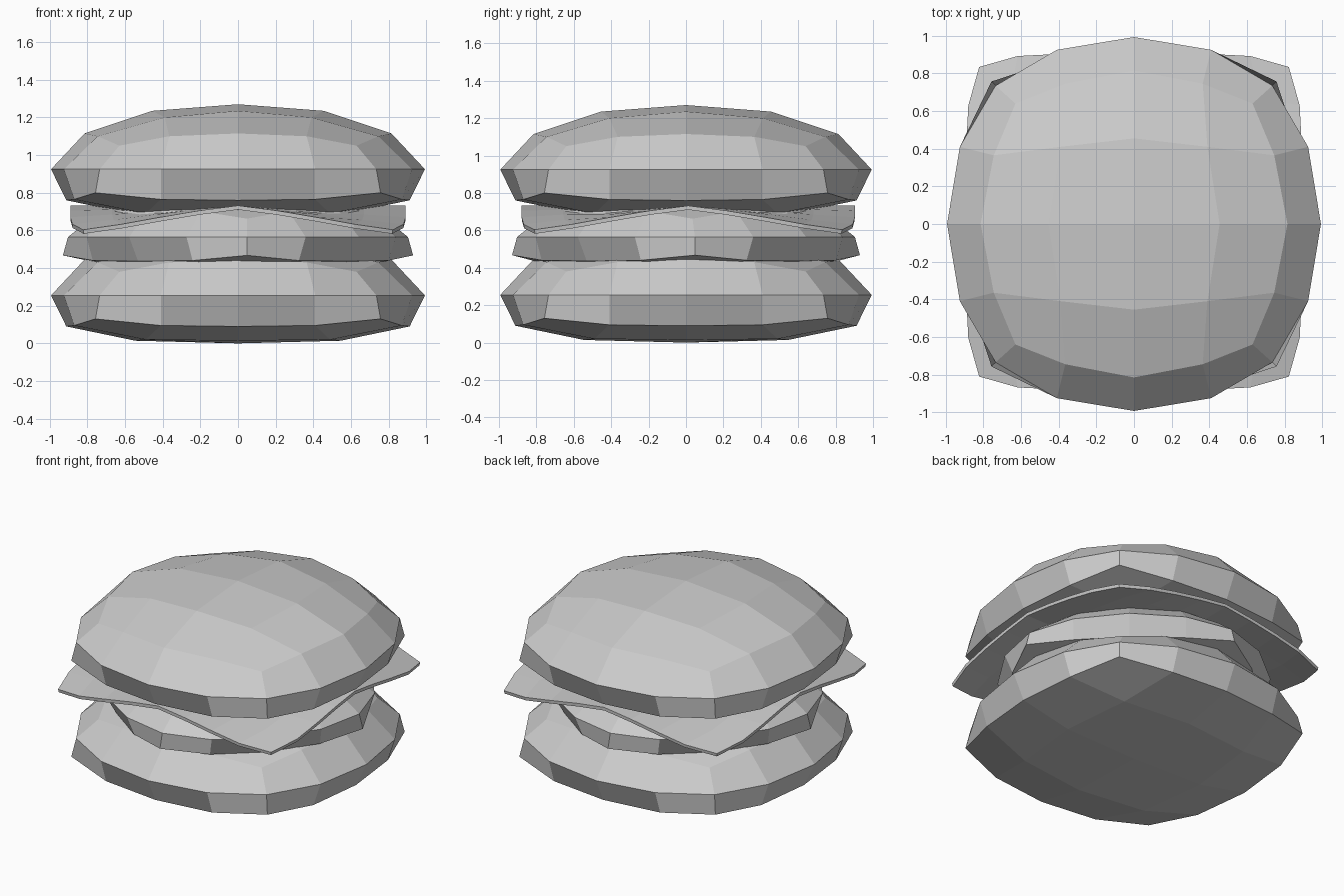
import bpy, bmesh, math

if "Cube" in bpy.data.objects:
    bpy.data.objects.remove(bpy.data.objects["Cube"])

# One eighth of the pillow-shaped bun: (column, row) -> x, y, z on three levels
TOP = {(0, 0): (0, 0, .60), (1, 0): (.455, 0, .565), (1, 1): (.39, .41, .53),
       (2, 0): (.815, 0, .445), (2, 1): (.745, .365, .43), (2, 2): (.63, .64, .38)}
MIDDLE = {(2, 0): (.993, 0, .255), (2, 1): (.925, .41, .255), (2, 2): (.735, .735, .255)}
BOTTOM = {(0, 0): (0, 0, 0), (1, 0): (.545, 0, .014), (1, 1): (.49, .49, .02),
          (2, 0): (.912, 0, .09), (2, 1): (.87, .41, .095), (2, 2): (.757, .757, .13)}
R = range(-2, 3)


def finish(bm, name):
    bmesh.ops.recalc_face_normals(bm, faces=bm.faces)
    me = bpy.data.meshes.new(name)
    bm.to_mesh(me)
    bm.free()
    ob = bpy.data.objects.new(name, me)
    bpy.context.collection.objects.link(ob)
    return ob


def pillow(name, z=0, scale=(1, 1, 1), turn=0):
    bm = bmesh.new()
    v = {}
    for k, level in enumerate((BOTTOM, MIDDLE, TOP)):
        for i in R:
            for j in R:
                a, b = abs(i), abs(j)
                key = (max(a, b), min(a, b))
                if key not in level:
                    continue
                x, y, h = level[key]
                if b > a:
                    x, y = y, x
                v[i, j, k] = bm.verts.new((math.copysign(x, i), math.copysign(y, j), h))
    # top and bottom grids
    for k in (0, 2):
        for i in range(-2, 2):
            for j in range(-2, 2):
                bm.faces.new([v[i, j, k], v[i + 1, j, k], v[i + 1, j + 1, k], v[i, j + 1, k]])
    # side bands
    loop = ([(i, -2) for i in range(-2, 2)] + [(2, j) for j in range(-2, 2)] +
            [(-i, 2) for i in range(-2, 2)] + [(-2, -j) for j in range(-2, 2)])
    for n, p in enumerate(loop):
        q = loop[(n + 1) % 16]
        for k in (0, 1):
            bm.faces.new([v[(*p, k)], v[(*q, k)], v[(*q, k + 1)], v[(*p, k + 1)]])
    ob = finish(bm, name)
    ob.location.z = z
    ob.scale = scale
    ob.rotation_euler.z = math.radians(turn)
    return ob


pillow("bottom_bun")
pillow("top_bun", z=.67)
pillow("patty", z=.366, scale=(.87, .87, .78), turn=48)

# Cheese slice: rounded square whose corners droop
bm = bmesh.new()
bmesh.ops.create_grid(bm, x_segments=8, y_segments=8, size=1)
for vert in bm.verts:
    u, w = vert.co.x, vert.co.y
    x = .89 * u * (1 - .08 * abs(w) ** 6)
    y = .89 * w * (1 - .08 * abs(u) ** 6)
    vert.co = (x, y + .012, .71 - .128 * (abs(x * y) / .67) ** 1.2)
cheese = finish(bm, "cheese_slice")
if cheese.data.polygons[0].normal.z < 0:
    cheese.data.flip_normals()
thick = cheese.modifiers.new("thickness", 'SOLIDIFY')
thick.thickness = .022
thick.offset = 1
